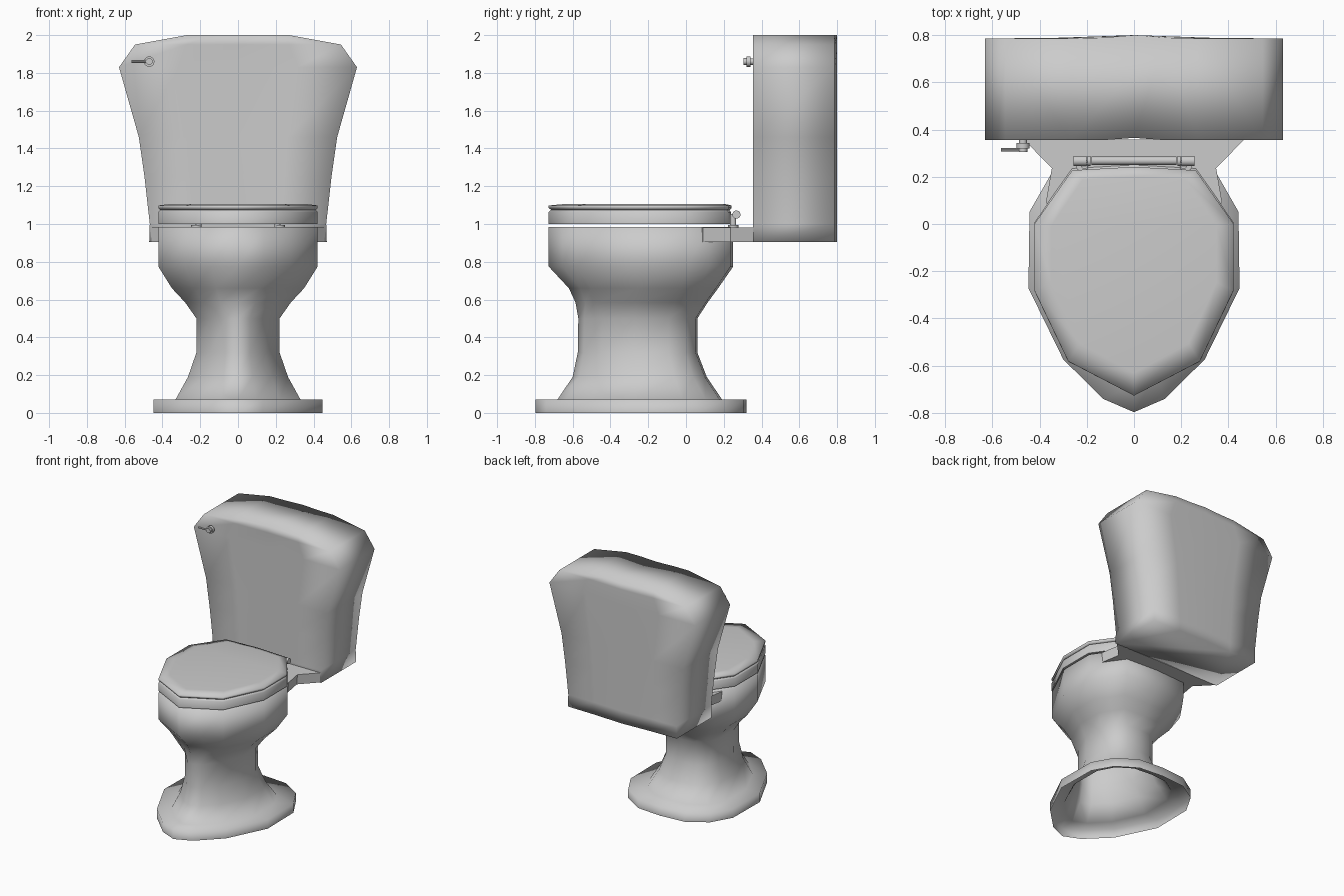
import bpy, bmesh, math

if "Cube" in bpy.data.objects:
    bpy.data.objects.remove(bpy.data.objects["Cube"])

# half outlines: (fraction of half width, fraction of depth from front to back)
RIM = [(0, 0), (.33, .075), (.66, .15), (1, .46), (1, .75), (.81, .87), (.62, .985), (0, 1)]
BASE = [(0, 0), (.29, .05), (.67, .2), (1, .47), (.99, .76), (.79, .9), (.45, .985), (0, 1)]
LID = [(0, 0), (.66, .15), (1, .46), (1, .75), (.62, .985), (0, 1)]


def ring(half, w, y0, y1, z):
    right = [(w * u, y0 + (y1 - y0) * v, z) for u, v in half]
    left = [(-x, y, h) for x, y, h in reversed(right) if x > 1e-6]
    return right + left


def loft(name, rings, angle=None, bottom=True, top=True):
    bm = bmesh.new()
    rows = [[bm.verts.new(p) for p in r] for r in rings]
    n = len(rows[0])
    for a, b in zip(rows, rows[1:]):
        for i in range(n):
            j = (i + 1) % n
            bm.faces.new((a[i], a[j], b[j], b[i]))
    if bottom:
        bm.faces.new(rows[0][::-1])
    if top:
        bm.faces.new(rows[-1])
    me = bpy.data.meshes.new(name)
    bm.to_mesh(me)
    bm.free()
    ob = bpy.data.objects.new(name, me)
    bpy.context.collection.objects.link(ob)
    smooth(ob, angle)
    return ob


def smooth(ob, angle):
    bpy.ops.object.select_all(action='DESELECT')
    ob.select_set(True)
    bpy.context.view_layer.objects.active = ob
    if angle is None:
        bpy.ops.object.shade_smooth()
    else:
        bpy.ops.object.shade_smooth_by_angle(angle=math.radians(angle))


def cylinder(name, r, length, loc, axis, sides=12):
    rot = {'X': (0, math.pi / 2, 0), 'Y': (math.pi / 2, 0, 0), 'Z': (0, 0, 0)}[axis]
    bpy.ops.mesh.primitive_cylinder_add(vertices=sides, radius=r, depth=length,
                                        location=loc, rotation=rot)
    ob = bpy.context.object
    ob.name = name
    smooth(ob, 40)
    return ob


# pedestal and bowl: open foot, waist, rim, inner basin
loft("bowl", [
    ring(BASE, .447, -.797, .32, 0),
    ring(BASE, .447, -.797, .32, .07),
    ring(BASE, .33, -.68, .19, .072),
    ring(BASE, .265, -.60, .11, .19),
    ring(BASE, .22, -.573, .06, .32),
    ring(BASE, .22, -.57, .06, .5),
    ring(RIM, .28, -.585, .115, .585),
    ring(RIM, .35, -.62, .17, .66),
    ring(RIM, .422, -.727, .25, .775),
    ring(RIM, .422, -.727, .25, .985),
    ring(RIM, .32, -.61, .12, .985),
    ring(RIM, .27, -.55, .05, .82),
    ring(RIM, .12, -.42, -.12, .66)], bottom=False)

# shelf joining bowl and tank
SHELF = [(0, 0), (.6, .05), (.8, .25), (.745, .66), (1, 1), (0, 1)]
loft("tank_shelf", [ring(SHELF, .46, .0, .358, .905),
                    ring(SHELF, .467, .0, .358, .982)], 40)

# tank: flared body with a crowned top and slightly bowed faces
TANK = [(0, .022), (.5, 0), (1, 0), (1, .967), (.5, .975), (0, 1)]
loft("tank", [ring(TANK, w, .355, .8, z) for w, z in (
    (.47, .905), (.467, 1.0), (.495, 1.25), (.525, 1.46),
    (.63, 1.83), (.545, 1.95), (.27, 2.0))])

# seat ring and lid
loft("seat", [
    ring(LID, .27, -.55, .06, 1.0),
    ring(LID, .422, -.727, .238, 1.0),
    ring(LID, .422, -.727, .238, 1.063),
    ring(LID, .412, -.714, .23, 1.075),
    ring(LID, .27, -.55, .06, 1.075),
    ring(LID, .27, -.55, .06, 1.0)], 60, bottom=False, top=False)
loft("lid", [
    ring(LID, .412, -.714, .232, 1.075),
    ring(LID, .422, -.727, .242, 1.084),
    ring(LID, .422, -.727, .242, 1.098),
    ring(LID, .35, -.63, .20, 1.107)], 95)

# hinge bar with end caps and posts
cylinder("hinge_bar", .018, .36, (0, .268, 1.05), 'X')
for side in (-1, 1):
    cylinder("hinge_cap", .022, .055, (side * .228, .267, 1.05), 'X')
    cylinder("hinge_collar", .022, .012, (side * .19, .267, 1.05), 'X')
    cylinder("hinge_post", .016, .075, (side * .21, .25, 1.015), 'Z')
    cylinder("hinge_foot", .028, .012, (side * .22, .25, .988), 'Z')

# flush handle
cylinder("handle_plate", .017, .02, (-.47, .347, 1.86), 'Y')
cylinder("handle_knob", .028, .022, (-.47, .331, 1.86), 'Y')
cylinder("handle_tip", .018, .02, (-.47, .314, 1.86), 'Y')
cylinder("handle_lever", .007, .095, (-.515, .315, 1.86), 'X', 8)
